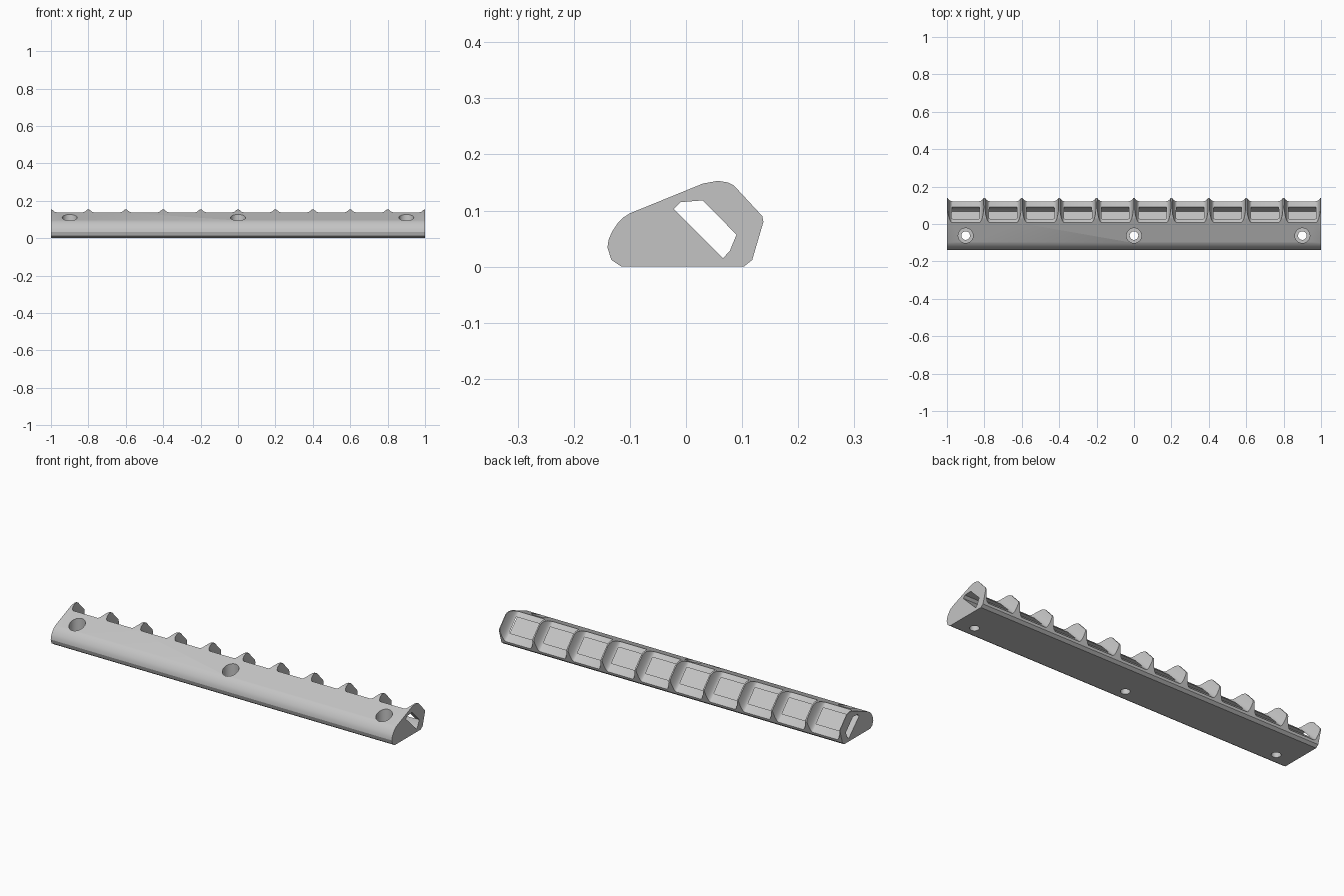
import bpy, bmesh, math
from mathutils import Vector

cube = bpy.data.objects.get("Cube")
if cube:
    bpy.data.objects.remove(cube, do_unlink=True)

grey = bpy.data.materials.new("light_grey")
grey.use_nodes = True
grey.diffuse_color = (0.55, 0.55, 0.55, 1)
grey.node_tree.nodes["Principled BSDF"].inputs["Base Color"].default_value = (0.55, 0.55, 0.55, 1)


def prism(bm, points, travel):
    """Extrude a closed outline of 3D points along a vector."""
    face = bm.faces.new([bm.verts.new(p) for p in points])
    top = bmesh.ops.extrude_face_region(bm, geom=[face])["geom"]
    bmesh.ops.translate(bm, vec=travel, verts=[v for v in top if isinstance(v, bmesh.types.BMVert)])


def make_object(name, bm):
    bmesh.ops.recalc_face_normals(bm, faces=bm.faces)
    mesh = bpy.data.meshes.new(name)
    bm.to_mesh(mesh)
    bm.free()
    mesh.materials.append(grey)
    obj = bpy.data.objects.new(name, mesh)
    bpy.context.collection.objects.link(obj)
    return obj


def cylinder(bm, x, y, radius, z0, z1, sides=32):
    ring = [math.tau * i / sides for i in range(sides)]
    prism(bm, [(x + radius * math.cos(a), y + radius * math.sin(a), z0) for a in ring], (0, 0, z1 - z0))


# Bar body: side profile swept along the length
profile = [(-0.115, 0), (0.103, 0), (0.118, 0.012), (0.138, 0.08), (0.136, 0.09),
           (0.085, 0.145), (0.075, 0.15), (0.057, 0.153), (0.03, 0.148),
           (-0.1, 0.095), (-0.111, 0.088), (-0.122, 0.077), (-0.132, 0.062),
           (-0.138, 0.048), (-0.14, 0.034), (-0.133, 0.012)]
bm = bmesh.new()
prism(bm, [(-1, y, z) for y, z in profile], (2, 0, 0))
body = make_object("holder_bar", bm)

cutters = []

# Diagonal slot running through the whole length
slot = [(-0.022, 0.103), (-0.01, 0.115), (0.03, 0.118), (0.09, 0.057), (0.078, 0.028), (0.066, 0.015)]
bm = bmesh.new()
prism(bm, [(-1.1, y, z) for y, z in slot], (2.2, 0, 0))
cutters.append(make_object("slot_cutter", bm))

# Row of flared pockets facing up and back
out = Vector((0, 1, 1)).normalized()
along = Vector((0, 1, -1)).normalized()
steps = 8
half = []
for i in range(steps + 1):
    a = math.radians(60) * i / steps
    half.append((0.07 + 0.028 * math.sin(a) / math.sin(math.radians(60)),
                 0.103 + 0.134 * (1 - math.cos(a))))
section = half + [(-x, n) for x, n in reversed(half)]
bm = bmesh.new()
for i in range(10):
    centre = Vector((-0.9 + 0.2 * i, 0, 0)) - along * 0.25
    prism(bm, [centre + Vector((x, 0, 0)) + out * n for x, n in section], along * 0.5)
cutters.append(make_object("pocket_cutter", bm))

# Counterbored mounting holes
bore, through = bmesh.new(), bmesh.new()
for x in (-0.9, 0, 0.9):
    cylinder(bore, x, -0.062, 0.04, 0.05, 0.3)
    cylinder(through, x, -0.062, 0.023, -0.1, 0.3)
cutters.append(make_object("counterbore_cutter", bore))
cutters.append(make_object("through_hole_cutter", through))

# Cut everything out of the bar
bpy.ops.object.select_all(action="DESELECT")
bpy.context.view_layer.objects.active = body
body.select_set(True)
for cutter in cutters:
    cutter.hide_render = True
    mod = body.modifiers.new(cutter.name, "BOOLEAN")
    mod.operation = "DIFFERENCE"
    mod.solver = "EXACT"
    mod.object = cutter
    bpy.ops.object.modifier_apply(modifier=mod.name)
    bpy.data.objects.remove(cutter, do_unlink=True)

bpy.ops.object.shade_smooth_by_angle(angle=math.radians(25))
